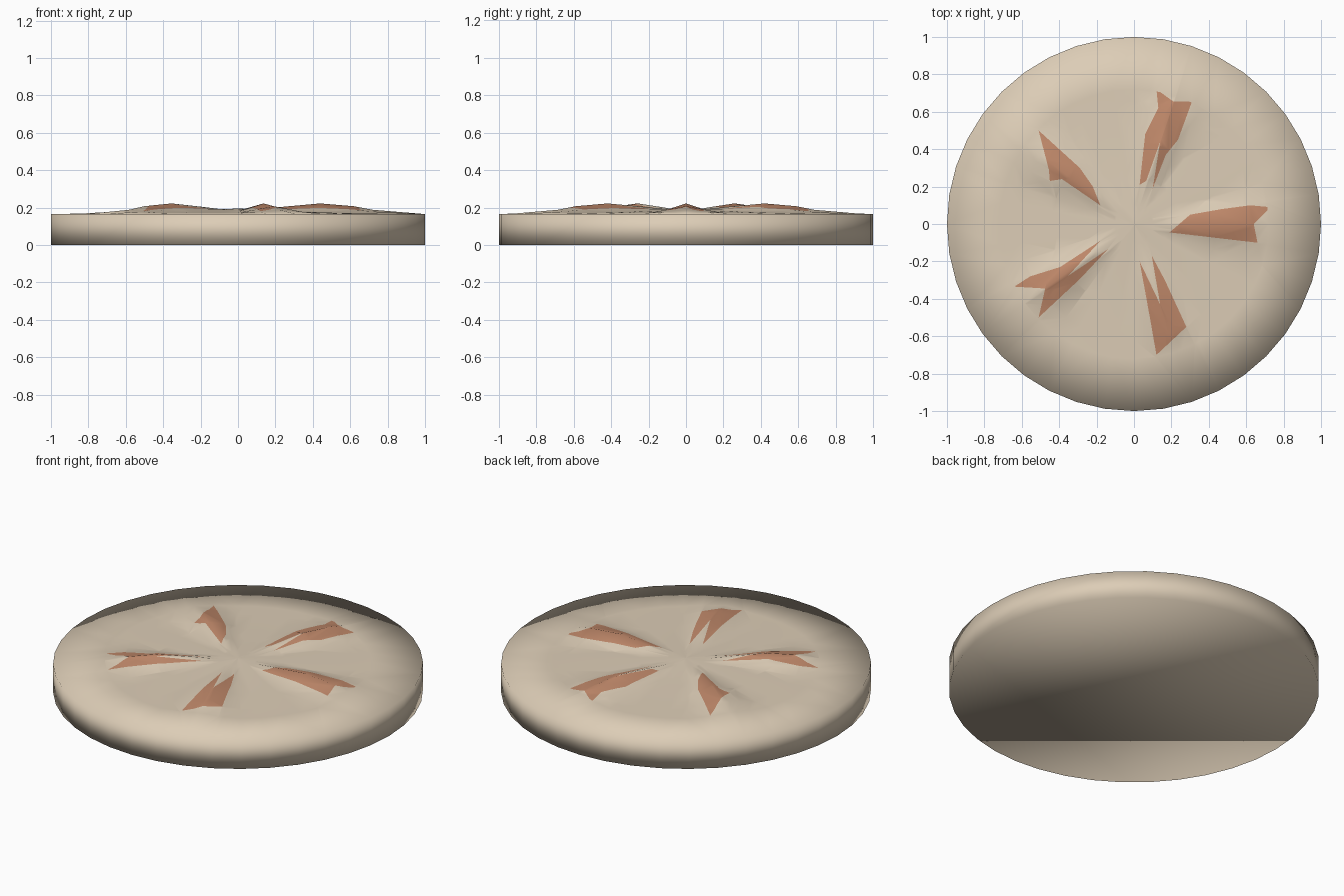
import bpy
import bmesh
from math import sin, cos, pi
from mathutils import Vector

cube = bpy.data.objects.get("Cube")
if cube:
    bpy.data.objects.remove(cube, do_unlink=True)

SEGMENTS = 40
PETALS = 5
PER_PETAL = SEGMENTS // PETALS


def make_material(name, colour):
    mat = bpy.data.materials.new(name)
    mat.use_nodes = True
    mat.diffuse_color = colour
    mat.node_tree.nodes["Principled BSDF"].inputs["Base Color"].default_value = colour
    return mat


# Top profile: radius, height of the dome, extra height of each petal ridge
RINGS = [(0.1, 0.19, 0), (0.25, 0.183, 0.022), (0.44, 0.177, 0.045),
         (0.62, 0.172, 0.035), (0.72, 0.17, 0.018), (1, 0.165, 0)]

# Painted outline of each petal, seen from above
OUTLINES = [
    [(.19, -.045), (.3, .05), (.47, .08), (.62, .1), (.73, .09), (.64, 0), (.66, -.1)],
    [(.03, .21), (.06, .48), (.13, .62), (.12, .72), (.21, .655), (.31, .655),
     (.235, .45), (.17, .37), (.1, .19), (.14, .44), (.065, .23)],
    [(-.51, .5), (-.29, .3), (-.22, .2), (-.18, .1), (-.385, .24), (-.45, .23), (-.455, .29)],
    [(-.18, -.09), (-.395, -.23), (-.555, -.28), (-.64, -.335), (-.475, -.345),
     (-.51, -.5), (-.29, -.295), (-.14, -.135), (-.35, -.275)],
    [(.03, -.2), (.085, -.5), (.12, -.7), (.28, -.55), (.165, -.3), (.095, -.17), (.14, -.43)],
]


def add_ring(bm, radius, height, ridge):
    """One circle of vertices, lifted near the petal directions."""
    verts = []
    for i in range(SEGMENTS):
        angle = 2 * pi * i / SEGMENTS
        step = i % PER_PETAL
        away = min(step, PER_PETAL - step)
        lift = ridge * max(0, 1 - away / 2)
        verts.append(bm.verts.new((radius * cos(angle), radius * sin(angle), height + lift)))
    return verts


def bridge(bm, inner, outer):
    for i in range(SEGMENTS):
        j = (i + 1) % SEGMENTS
        bm.faces.new((inner[i], outer[i], outer[j], inner[j]))


def inside(point, outline):
    """Even-odd test of a point against an outline."""
    result = False
    for (ax, ay), (bx, by) in zip(outline, outline[1:] + outline[:1]):
        if (ay > point.y) != (by > point.y):
            if point.x < ax + (point.y - ay) * (bx - ax) / (by - ay):
                result = not result
    return result


def petal_faces(bm, direction):
    """Top faces around one petal."""
    found = []
    for face in bm.faces:
        centre = face.calc_center_median()
        flat = Vector((centre.x, centre.y, 0))
        if centre.z > 0.168 and 0.05 < flat.length < 0.74:
            if flat.normalized().dot(direction) > cos(pi / PETALS):
                found.append(face)
    return found


bm = bmesh.new()

# Domed top with ridges
rings = [add_ring(bm, *ring) for ring in RINGS]
centre = bm.verts.new((0, 0, 0.195))
for i in range(SEGMENTS):
    bm.faces.new((centre, rings[0][i], rings[0][(i + 1) % SEGMENTS]))
for inner, outer in zip(rings, rings[1:]):
    bridge(bm, inner, outer)
bmesh.ops.triangulate(bm, faces=bm.faces[:])

# Side wall and flat underside
base = add_ring(bm, 1, 0, 0)
bridge(bm, rings[-1], base)
bm.faces.new(base[::-1])

# Cut every petal outline into the top, then colour the faces within it
for number, outline in enumerate(OUTLINES):
    angle = 2 * pi * number / PETALS
    direction = Vector((cos(angle), sin(angle), 0))
    for start, end in zip(outline, outline[1:] + outline[:1]):
        faces = petal_faces(bm, direction)
        edges = {edge for face in faces for edge in face.edges}
        verts = {vert for face in faces for vert in face.verts}
        normal = Vector((end[1] - start[1], start[0] - end[0], 0)).normalized()
        bmesh.ops.bisect_plane(bm, geom=faces + list(edges) + list(verts), dist=0.0001,
                               plane_co=(start[0], start[1], 0), plane_no=normal)
    for face in petal_faces(bm, direction):
        if inside(face.calc_center_median(), outline):
            face.material_index = 1

for face in bm.faces:
    face.smooth = True
bmesh.ops.recalc_face_normals(bm, faces=bm.faces[:])

mesh = bpy.data.meshes.new("ridged_disc")
bm.to_mesh(mesh)
bm.free()
mesh.materials.append(make_material("sand", (0.72, 0.61, 0.47, 1)))
mesh.materials.append(make_material("terracotta", (0.53, 0.25, 0.145, 1)))
disc = bpy.data.objects.new("ridged_disc", mesh)
bpy.context.collection.objects.link(disc)
